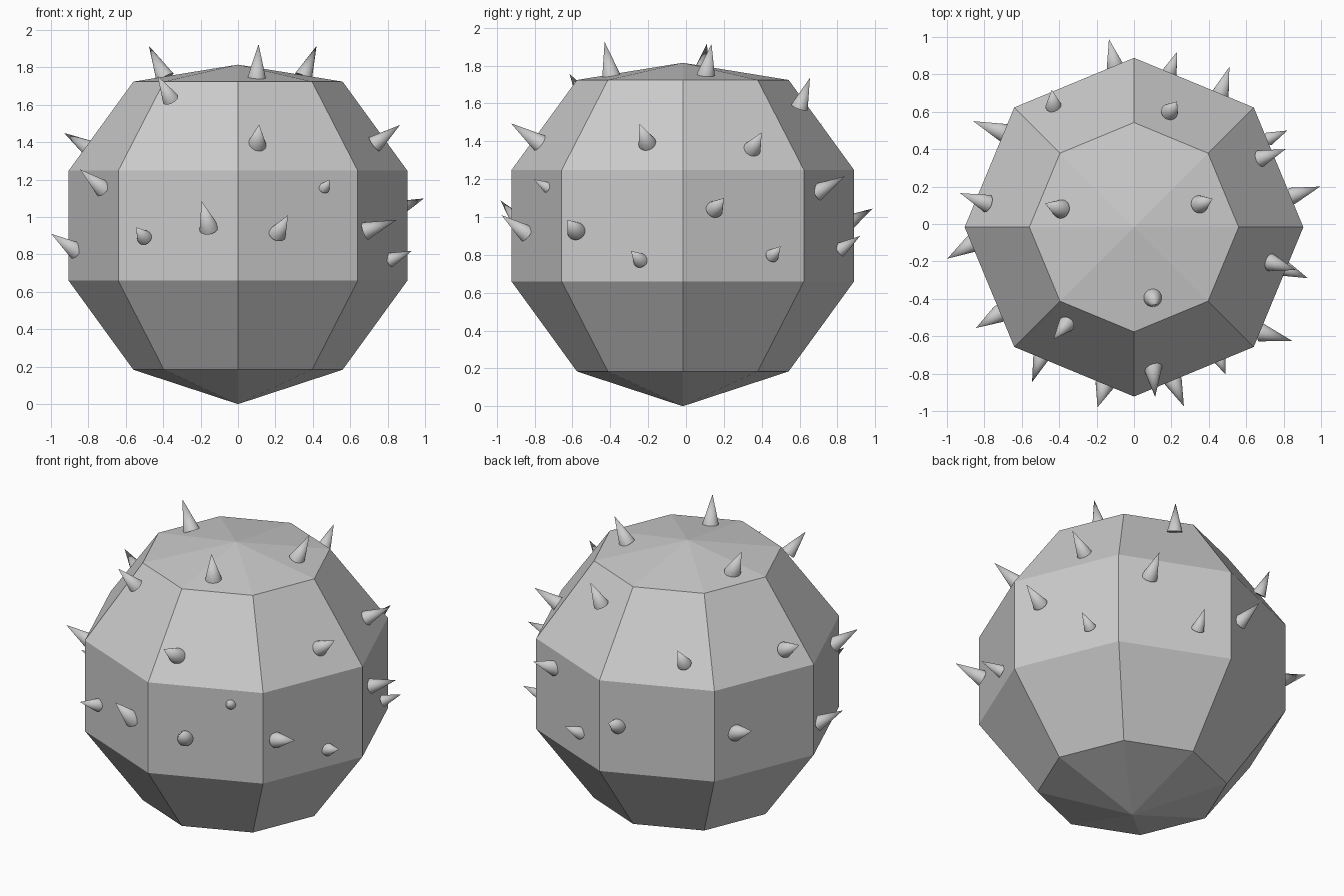
import bpy
import bmesh
import math
from mathutils import Vector


def material(name, value):
    m = bpy.data.materials.new(name)
    m.diffuse_color = (value, value, value, 1)
    return m


grey = material("plain_grey", 0.6)

# Faceted body: eight-sided ball with a flattened top cap
bpy.ops.mesh.primitive_uv_sphere_add(segments=8, ring_count=5, radius=0.952,
                                     location=(0, -0.017, 0.954))
body = bpy.context.object
body.name = "body"
body.data.materials.append(grey)
bpy.ops.object.transform_apply(location=True, rotation=False, scale=False)
for v in body.data.vertices:
    if v.co.z > 1.8:
        v.co.z = 1.815
    elif v.co.z < 0.1:
        v.co.z = 0.0

# Spikes: base centre, tip
SPIKES = [
    # on the top cap
    ((-0.39, 0.08, 1.745), (-0.476, 0.11, 1.915)),
    ((0.10, -0.395, 1.745), (0.11, -0.43, 1.925)),
    ((0.35, 0.105, 1.75), (0.42, 0.135, 1.915)),
    # on the upper slopes
    ((-0.36, -0.535, 1.63), (-0.43, -0.615, 1.755)),
    ((0.19, 0.60, 1.58), (0.23, 0.655, 1.735)),
    ((-0.43, 0.63, 1.37), (-0.44, 0.717, 1.495)),
    ((0.10, -0.765, 1.385), (0.113, -0.925, 1.495)),
    ((0.73, -0.205, 1.39), (0.866, -0.246, 1.492)),
    ((0.675, 0.35, 1.36), (0.81, 0.40, 1.447)),
    ((-0.785, 0.11, 1.36), (-0.93, 0.165, 1.45)),
    # around the middle band
    ((-0.69, 0.485, 0.94), (-0.86, 0.55, 1.02)),
    ((-0.72, -0.48, 1.15), (-0.845, -0.556, 1.255)),
    ((-0.865, -0.105, 0.82), (-0.998, -0.185, 0.91)),
    ((-0.50, -0.72, 0.89), (-0.545, -0.845, 0.945)),
    ((-0.155, -0.855, 0.94), (-0.195, -0.98, 1.087)),
    ((0.21, -0.84, 0.91), (0.267, -0.975, 1.01)),
    ((0.46, -0.73, 1.155), (0.49, -0.805, 1.20)),
    ((0.68, -0.58, 0.925), (0.848, -0.626, 0.985)),
    ((0.81, -0.24, 0.77), (0.93, -0.29, 0.82)),
    ((0.845, 0.15, 1.04), (0.995, 0.20, 1.10)),
    ((0.72, 0.455, 0.795), (0.82, 0.50, 0.845)),
    ((0.46, 0.69, 1.13), (0.51, 0.84, 1.215)),
    ((0.19, 0.81, 0.825), (0.23, 0.92, 0.90)),
    ((-0.10, 0.84, 0.96), (-0.134, 0.988, 1.045)),
]

bm = bmesh.new()
for base, tip in SPIKES:
    base, tip = Vector(base), Vector(tip)
    axis = tip - base
    mat = axis.to_track_quat('Z', 'Y').to_matrix().to_4x4()
    mat.translation = (base + tip) / 2
    bmesh.ops.create_cone(bm, cap_ends=True, segments=24,
                          radius1=0.012 + 0.2 * axis.length, radius2=0,
                          depth=axis.length, matrix=mat)
mesh = bpy.data.meshes.new("spikes")
bm.to_mesh(mesh)
bm.free()
spikes = bpy.data.objects.new("spikes", mesh)
bpy.context.collection.objects.link(spikes)
mesh.materials.append(grey)
bpy.ops.object.select_all(action='DESELECT')
spikes.select_set(True)
bpy.context.view_layer.objects.active = spikes
bpy.ops.object.shade_smooth_by_angle(angle=math.radians(40))
